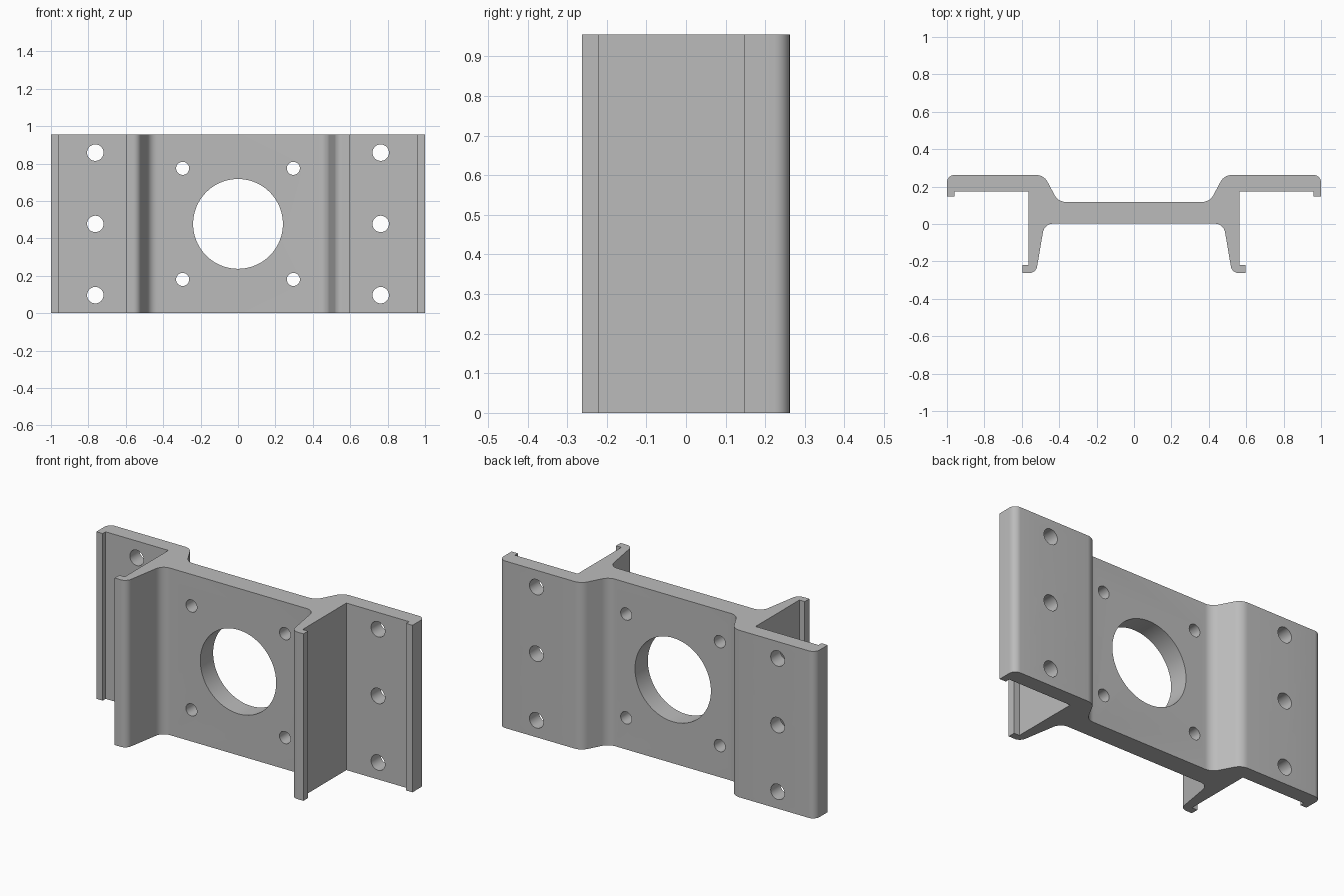
import bpy, bmesh, math
from mathutils import Vector, Matrix

if "Cube" in bpy.data.objects:
    bpy.data.objects.remove(bpy.data.objects["Cube"], do_unlink=True)

HEIGHT = 0.955

metal = bpy.data.materials.new("plain grey metal")
metal.use_nodes = True
grey = (0.5, 0.5, 0.5, 1)
metal.diffuse_color = grey
metal.node_tree.nodes["Principled BSDF"].inputs["Base Color"].default_value = grey


def fillet(prev, corner, nxt, cut, steps=8):
    """Circular arc that starts and ends at distance cut from the corner."""
    u, v = (prev - corner).normalized(), (nxt - corner).normalized()
    a, b = corner + u * cut, corner + v * cut
    half = u.angle(v) / 2
    centre = corner + (u + v).normalized() * cut / math.cos(half)
    mid = (a + b) / 2 - centre
    sweep, side = math.pi / 2 - half, (b - a) / 2
    radius = (a - centre).length
    pts = []
    for i in range(steps + 1):
        t = sweep * (2 * i / steps - 1)
        pts.append(centre + mid.normalized() * radius * math.cos(t)
                   + side.normalized() * radius * math.sin(t))
    return pts


def new_object(name, bm):
    bmesh.ops.recalc_face_normals(bm, faces=bm.faces[:])
    mesh = bpy.data.meshes.new(name)
    bm.to_mesh(mesh)
    bm.free()
    mesh.materials.append(metal)
    obj = bpy.data.objects.new(name, mesh)
    bpy.context.collection.objects.link(obj)
    return obj


# Half cross-section from the back of the web to its front: x, y, fillet length
half_profile = [
    (0.405, 0.118, 0.04), (0.482, 0.262, 0.04), (1, 0.262, 0.04),
    (1, 0.148, 0), (0.96, 0.148, 0), (0.96, 0.175, 0), (0.563, 0.175, 0),
    (0.563, -0.22, 0), (0.597, -0.22, 0), (0.597, -0.262, 0),
    (0.524, -0.262, 0.035), (0.479, 0.002, 0.047),
]
corners = [Vector((x, y)) for x, y, cut in half_profile]
ends = [Vector((0, 0.118))] + corners + [Vector((0, 0.002))]
outline = []
for i, (x, y, cut) in enumerate(half_profile):
    outline += fillet(ends[i], ends[i + 1], ends[i + 2], cut) if cut else [corners[i]]
outline += [Vector((-p.x, p.y)) for p in reversed(outline)]

# Extruded bracket body
bm = bmesh.new()
base = bm.faces.new([bm.verts.new((p.x, p.y, 0)) for p in outline])
top = bmesh.ops.extrude_face_region(bm, geom=[base])["geom"]
bmesh.ops.translate(bm, vec=(0, 0, HEIGHT),
                    verts=[g for g in top if isinstance(g, bmesh.types.BMVert)])
bracket = new_object("mounting_bracket", bm)

# Central bore, four web holes and three holes in each flange
mid = HEIGHT / 2
holes = [(0, mid, 0.24, 96)]
for side in (-1, 1):
    holes += [(side * 0.296, mid + dz, 0.035, 32) for dz in (-0.297, 0.297)]
    holes += [(side * 0.763, mid + dz, 0.044, 32) for dz in (-0.381, 0, 0.381)]
bm = bmesh.new()
for x, z, radius, sides in holes:
    place = Matrix.Translation((x, 0.1, z)) @ Matrix.Rotation(math.pi / 2, 4, "X")
    bmesh.ops.create_cone(bm, cap_ends=True, segments=sides, radius1=radius,
                          radius2=radius, depth=0.6, matrix=place)
cutter = new_object("hole_cutter", bm)
cutter.hide_render = True

drill = bracket.modifiers.new("drill holes", "BOOLEAN")
drill.operation = "DIFFERENCE"
drill.solver = "EXACT"
drill.object = cutter
bpy.ops.object.select_all(action="DESELECT")
bracket.select_set(True)
bpy.context.view_layer.objects.active = bracket
bpy.ops.object.modifier_apply(modifier=drill.name)
bpy.data.objects.remove(cutter, do_unlink=True)
bpy.ops.object.shade_smooth_by_angle(angle=math.radians(30))
